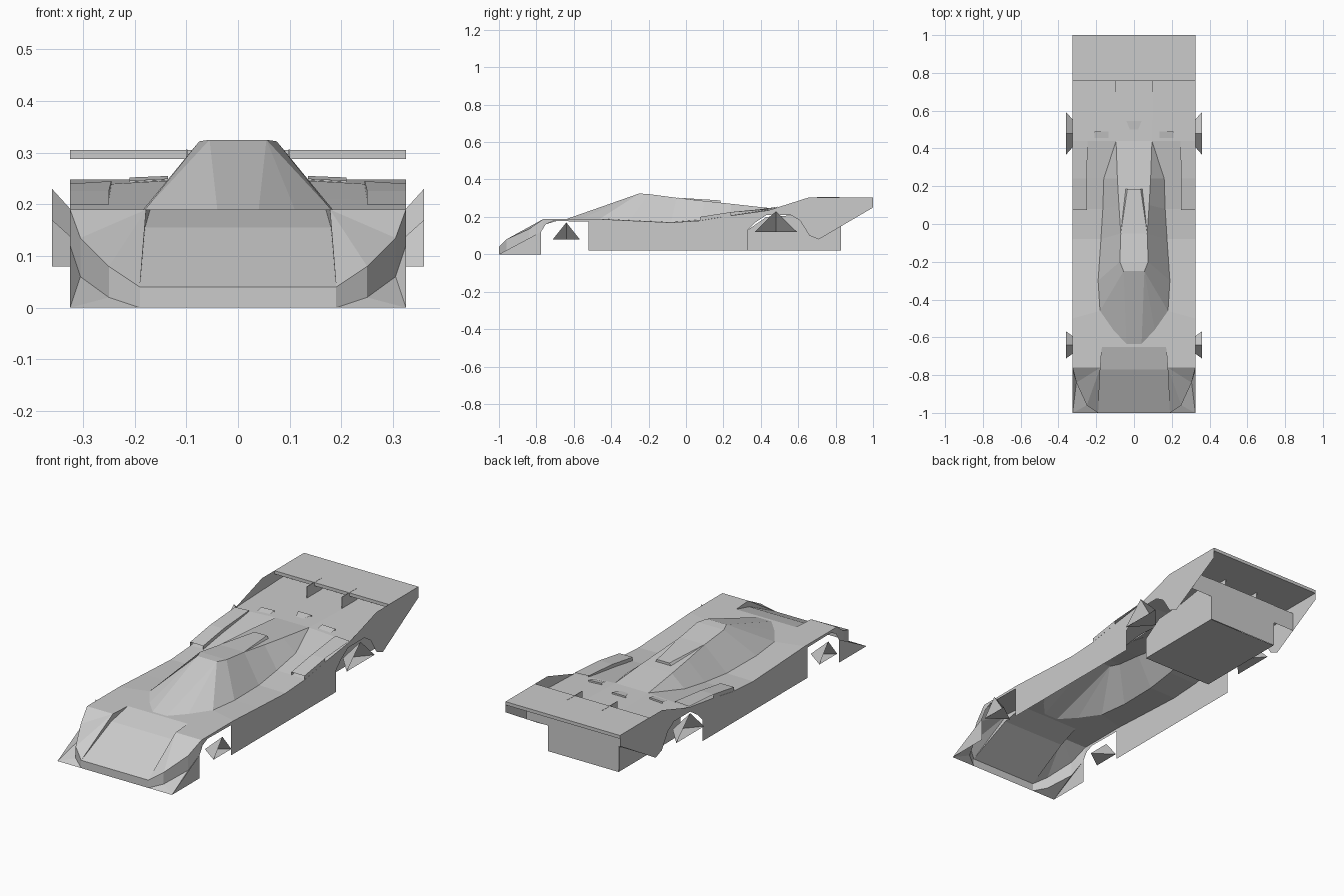
import bpy, bmesh
from mathutils import Vector

W = 0.325  # body half width


def build(name, faces, mirror=True):
    """faces: (points, outward hint); each is mirrored in x when asked."""
    bm = bmesh.new()
    for pts, hint in faces:
        for s in ((1, -1) if mirror else (1,)):
            vs = [bm.verts.new((s * x, y, z)) for x, y, z in pts]
            f = bm.faces.new(vs)
            f.normal_update()
            if f.normal.dot(Vector((s * hint[0], hint[1], hint[2]))) < 0:
                f.normal_flip()
    bmesh.ops.remove_doubles(bm, verts=bm.verts, dist=0.0005)
    me = bpy.data.meshes.new(name)
    bm.to_mesh(me)
    bm.free()
    ob = bpy.data.objects.new(name, me)
    bpy.context.collection.objects.link(ob)
    return ob


def strips(a, b, hint):
    """Quads (or triangles) between two lines of points."""
    out = []
    for i in range(len(a) - 1):
        q = []
        for p in (a[i], a[i + 1], b[i + 1], b[i]):
            if p not in q:
                q.append(p)
        if len(q) > 2:
            out.append((q, hint))
    return out


def box(name, x0, x1, y0, y1, z0, z1, mirror=False):
    c = lambda i, j, k: ((x0, x1)[i], (y0, y1)[j], (z0, z1)[k])
    fs = []
    for k in (0, 1):
        fs.append(([c(0, 0, k), c(1, 0, k), c(1, 1, k), c(0, 1, k)], (0, 0, 2 * k - 1)))
        fs.append(([c(0, k, 0), c(1, k, 0), c(1, k, 1), c(0, k, 1)], (0, 2 * k - 1, 0)))
        fs.append(([c(k, 0, 0), c(k, 1, 0), c(k, 1, 1), c(k, 0, 1)], (2 * k - 1, 0, 0)))
    return build(name, fs, mirror)


UP, OUT, FRONT, BACK = (0, 0, 1), (1, 0, 0), (0, -1, 0), (0, 1, 0)

# Nose: lip, centre ramp, fender tops and rounded corners
upper = [(.19, -1, .04), (.25, -.96, .08), (.305, -.84, .135), (W, -.76, .19)]
lower = [(.19, -1, 0), (.25, -.96, .02), (.305, -.84, .06), (W, -.775, .12)]
ramp = [(.19, -1, .04), (.18, -.77, .155), (.17, -.65, .19)]
build("nose_ramp", strips([(0, y, z) for x, y, z in ramp], ramp, UP)
      + [([(0, -1, 0), (.19, -1, 0), (.19, -1, .04), (0, -1, .04)], FRONT)])
crest = (.178, -.76, .19)
build("front_fender",
      strips(upper, [crest] * 4, UP)
      + strips(upper, lower, (.6, -1, .2))
      + [([ramp[0], ramp[1], crest], (-1, 0, 0)), ([ramp[1], ramp[2], crest], (-1, 0, 0))])
corner = (W, -1, 0)
build("nose_splitter", strips(lower, [corner] * 4, (0, -.3, 1))
      + [([corner, (W, -.775, 0), (W, -.775, .12)], OUT)])

# Cockpit and engine cover: base outline and upper edge at matching stations
base = [(.04, -.635, .19), (.11, -.56, .19), (.18, -.46, .19), (.19, -.30, .182),
        (.175, -.08, .172), (.165, .08, .185), (.16, .24, .21), (.095, .44, .248)]
roof = [(.04, -.635, .19), (.055, -.25, .325), (.055, -.25, .325), (.075, -.2, .322),
        (.07, -.05, .302), (.08, .1, .285), (.088, .24, .27), (.095, .44, .248)]
build("cockpit_cover", strips(base, roof, (1, -.2, .6))
      + strips([(0, y, z) for x, y, z in roof], roof, UP))

# Raised air scoop along the roof
s0, s1 = (.07, -.05, .303), (.035, .185, .288)
b1 = (.045, .185, .274)
build("roof_scoop", [
    ([(0, -.05, .303), s0, s1, (0, .185, .288)], UP),
    ([s0, b1, s1], OUT),
    ([(0, .185, .274), b1, s1, (0, .185, .288)], BACK)])

# Deck beside the cover, widening to the full rear deck
edge = [(W, -.65, .19), (W, -.58, .19), (W, -.5, .19), (W, -.3, .18),
        (W, -.08, .17), (W, .08, .18), (W, .24, .207), (W, .44, .235)]
build("side_deck", strips(base, edge, UP) + [
    ([crest, ramp[2], edge[0], upper[3]], UP),
    ([ramp[2], (0, -.65, .19), (0, -.635, .19), base[0], edge[0]], UP)])
build("rear_deck", [
    ([(0, .44, .248), base[7], (.11, .83, .248), (0, .83, .248)], UP),
    ([base[7], edge[7], (W, .83, .248), (.11, .83, .248)], UP),
    ([(0, .83, .15), (W, .83, .15), (W, .83, .248), (0, .83, .248)], BACK)])

# Intakes on the deck edge, open at the front
build("side_intake", [
    ([(.25, .075, .20), (W, .075, .20), (W, .24, .226), (.25, .24, .226)], UP),
    ([(.25, .24, .226), (W, .24, .226), (W, .44, .24), (.245, .44, .245)], UP),
    ([(.25, .075, .182), (.25, .075, .2), (.25, .24, .226), (.25, .24, .208)], (-1, 0, 0)),
    ([(.25, .24, .208), (.25, .24, .226), (.245, .44, .245), (.245, .44, .238)], (-1, 0, 0)),
    ([(W, .075, .18), (W, .075, .2), (W, .24, .226), (W, .24, .207)], OUT)])

# Small vents on the rear deck
build("deck_vent", [
    ([(.135, .455, .249), (.21, .455, .245), (.21, .49, .252), (.135, .49, .255)], UP),
    ([(.135, .49, .247), (.21, .49, .243), (.21, .49, .252), (.135, .49, .255)], BACK)])
build("centre_vent", [
    ([(0, .5, .25), (.022, .5, .25), (.04, .545, .256), (0, .545, .256)], UP),
    ([(0, .545, .248), (.04, .545, .248), (.04, .545, .256), (0, .545, .256)], BACK)])

# Flat side panels with both wheel arches cut into the outline
outline = [(-.52, .02), (.33, .02), (.33, .13), (.37, .17), (.43, .21), (.56, .21),
           (.61, .18), (.66, .1), (.71, .08), (1, .25), (1, .305), (.66, .305),
           (.44, .235), (.24, .207), (.08, .18), (-.08, .17), (-.3, .18), (-.5, .19),
           (-.76, .19), (-.775, .12), (-.75, .16), (-.71, .178), (-.52, .175)]
build("side_panel", [([(W, y, z) for y, z in outline], OUT)])

# Rear wing and its two thin mounts
box("rear_wing", -W, W, .76, 1, .288, .305)
box("wing_mount", .098, .101, .70, .82, .248, .306, True)

# Engine box under the rear deck
prof = [(.33, .02), (.83, .02), (.83, .248), (.6, .21), (.43, .2), (.33, .13)]
build("engine_box", [
    ([(.2, y, z) for y, z in prof], OUT),
    ([(0, .33, .02), (.2, .33, .02), (.2, .83, .02), (0, .83, .02)], (0, 0, -1)),
    ([(0, .832, .02), (.2, .832, .02), (.2, .832, .248), (0, .832, .248)], BACK),
    ([(0, .33, .02), (.2, .33, .02), (.2, .33, .13), (0, .33, .13)], FRONT)])

# Wheel stubs: open three-sided cones pointing inward
for name, yc, h, zb, zt in (("front_hub", -.64, .072, .08, .17),
                            ("rear_hub", .48, .113, .12, .23)):
    a, b, c, d = (.36, yc - h, zb), (.36, yc + h, zb), (.36, yc, zt), (.26, yc, zb)
    build(name, [([a, c, d], (1, 1, 0)), ([b, c, d], (1, -1, 0)), ([a, b, d], UP)])
